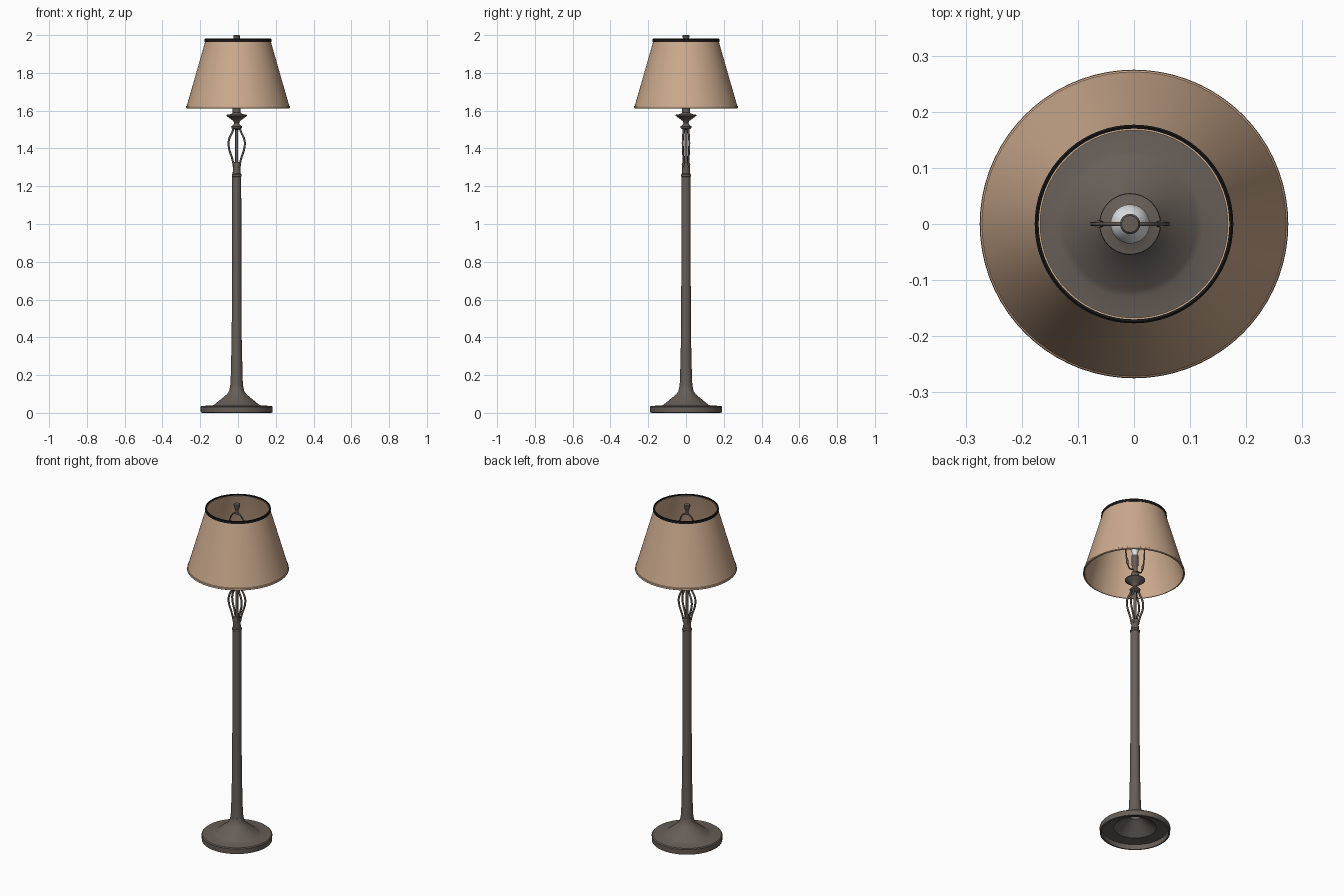
import bpy, bmesh, math
from mathutils import Matrix, Vector

cube = bpy.data.objects.get("Cube")
if cube:
    bpy.data.objects.remove(cube, do_unlink=True)

AXIS = Vector((-0.007, 0.0, 0.0))   # the stem stands slightly off the shade centre


def material(name, rgb, rough=0.6):
    m = bpy.data.materials.new(name)
    m.use_nodes = True
    m.diffuse_color = (*rgb, 1)
    shader = m.node_tree.nodes["Principled BSDF"]
    shader.inputs["Base Color"].default_value = (*rgb, 1)
    shader.inputs["Roughness"].default_value = rough
    return m


BRONZE = material("dark bronze", (0.135, 0.112, 0.097))
LINEN = material("tan linen", (0.60, 0.40, 0.265))
BLACK = material("black trim", (0.01, 0.01, 0.011))
GLASS = material("white glass", (0.8, 0.82, 0.84))


def smooth(obj, angle=35):
    bpy.ops.object.select_all(action='DESELECT')
    obj.select_set(True)
    bpy.context.view_layer.objects.active = obj
    bpy.ops.object.shade_smooth_by_angle(angle=math.radians(angle))


def lathe(name, profile, mat, centre=AXIS, steps=48, closed=False):
    """Spin a (radius, height) profile around the vertical axis."""
    bm = bmesh.new()
    verts = [bm.verts.new((r, 0, z)) for r, z in profile]
    edges = [bm.edges.new(pair) for pair in zip(verts, verts[1:])]
    if closed:
        edges.append(bm.edges.new((verts[-1], verts[0])))
    bmesh.ops.spin(bm, geom=verts + edges, cent=(0, 0, 0), axis=(0, 0, 1),
                   angle=math.tau, steps=steps, use_duplicate=False)
    bmesh.ops.remove_doubles(bm, verts=bm.verts, dist=0.0002)
    bmesh.ops.recalc_face_normals(bm, faces=bm.faces)
    bmesh.ops.transform(bm, matrix=Matrix.Translation(centre), verts=bm.verts)
    mesh = bpy.data.meshes.new(name)
    bm.to_mesh(mesh)
    bm.free()
    mesh.materials.append(mat)
    obj = bpy.data.objects.new(name, mesh)
    bpy.context.collection.objects.link(obj)
    smooth(obj)
    return obj


def rod(name, points, radius, mat):
    """Round wire through the points, turned into a mesh."""
    curve = bpy.data.curves.new(name, 'CURVE')
    curve.dimensions = '3D'
    curve.bevel_depth = radius
    curve.bevel_resolution = 2
    curve.use_fill_caps = True
    spline = curve.splines.new('BEZIER')
    spline.bezier_points.add(len(points) - 1)
    for bp, p in zip(spline.bezier_points, points):
        bp.co = AXIS + Vector(p)
        bp.handle_left_type = bp.handle_right_type = 'AUTO'
    spline.resolution_u = 8
    curve.materials.append(mat)
    obj = bpy.data.objects.new(name, curve)
    bpy.context.collection.objects.link(obj)
    bpy.ops.object.select_all(action='DESELECT')
    obj.select_set(True)
    bpy.context.view_layer.objects.active = obj
    bpy.ops.object.convert(target='MESH')
    smooth(bpy.context.object, 50)


# Hollow foot flaring up into the stem
lathe("base", [(0.18, 0), (0.19, 0.002), (0.191, 0.032), (0.186, 0.037), (0.13, 0.039),
               (0.118, 0.044), (0.08, 0.075), (0.05, 0.1), (0.04, 0.115), (0.035, 0.14),
               (0.02, 0.14), (0.03, 0.1), (0.075, 0.065), (0.115, 0.033), (0.18, 0.03)],
      BRONZE, closed=True, steps=64)

# Slightly tapering pole with a collar at its head
lathe("pole", [(0, 0.11), (0.036, 0.125), (0.032, 0.17), (0.03, 0.25), (0.0265, 0.4),
               (0.025, 0.7), (0.024, 1.25), (0.026, 1.252), (0.026, 1.262), (0.021, 1.268),
               (0.02, 1.3), (0.023, 1.315), (0.018, 1.328), (0, 1.33)], BRONZE, steps=32)

# Open cage of four bowed bars around a thin centre rod
for side, sx in (("right", -1), ("left", 1)):
    for end, sy in (("front", -1), ("back", 1)):
        path = [(0.014, 0.01, 1.3), (0.022, 0.013, 1.34), (0.042, 0.017, 1.41),
                (0.041, 0.017, 1.445), (0.022, 0.013, 1.49), (0.014, 0.009, 1.515)]
        rod(f"cage_bar_{end}_{side}", [(sx * x, sy * y, z) for x, y, z in path],
            0.0055, BRONZE)
rod("cage_centre_rod", [(0, 0, 1.3), (0, 0, 1.52)], 0.008, BRONZE)

# Turned collar, drip dish and lamp socket
lathe("turned_neck", [(0, 1.498), (0.018, 1.5), (0.028, 1.508), (0.029, 1.517), (0.018, 1.524),
                      (0.013, 1.534), (0.017, 1.545), (0.035, 1.558), (0.055, 1.573),
                      (0.054, 1.578), (0.03, 1.582), (0.021, 1.59), (0.021, 1.615),
                      (0.014, 1.622), (0.014, 1.66), (0.019, 1.668), (0.019, 1.725),
                      (0, 1.727)], BRONZE, steps=32)

# Bulb
lathe("bulb", [(0.014, 1.725), (0.016, 1.745), (0.028, 1.772), (0.035, 1.8), (0.035, 1.82),
               (0.029, 1.842), (0.017, 1.857), (0, 1.862)], GLASS, steps=24)

# Wire harp arching over the bulb, with sleeves at its feet
half = [(0.014, 0, 1.635), (0.04, 0, 1.637), (0.053, 0, 1.665), (0.065, 0, 1.74),
        (0.066, 0, 1.8), (0.05, 0, 1.885), (0.025, 0, 1.935)]
rod("harp", [(-x, y, z) for x, y, z in half] + [(0, 0, 1.945)] + half[::-1], 0.004, BRONZE)
for side, sx in (("right", -1), ("left", 1)):
    rod(f"harp_sleeve_{side}", [(sx * 0.052, 0, 1.66), (sx * 0.057, 0, 1.69)], 0.0065, BRONZE)

# Finial
lathe("finial", [(0, 1.94), (0.009, 1.94), (0.009, 1.965), (0.012, 1.972), (0.017, 1.985),
                 (0.018, 1.996), (0.015, 2.0), (0, 2.0)], BRONZE, steps=24)

# Tapered fabric shade, open at both ends, with a rolled lower hem and a dark top trim
ORIGIN = Vector((0, 0, 0))
lathe("shade", [(0.271, 1.612), (0.275, 1.615), (0.274, 1.624), (0.271, 1.626),
                (0.172, 1.972), (0.167, 1.972), (0.265, 1.626), (0.266, 1.612)],
      LINEN, ORIGIN, 72, closed=True)
lathe("shade_top_trim", [(0.177, 1.964), (0.177, 1.978), (0.174, 1.981), (0.17, 1.979),
                         (0.17, 1.964)], BLACK, ORIGIN, 72, closed=True)
